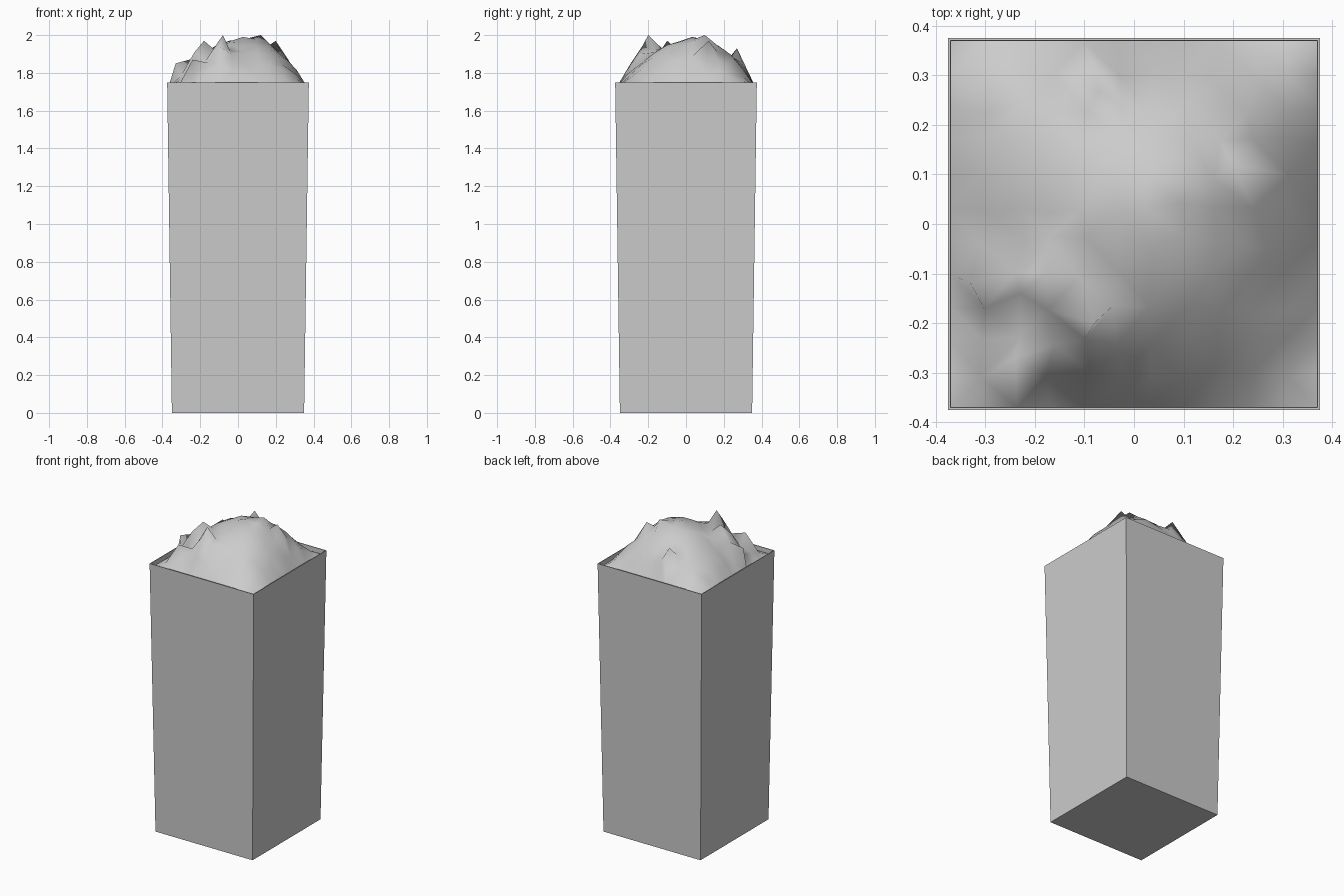
import bpy, bmesh, math, random
from mathutils import Vector

if "Cube" in bpy.data.objects:
    bpy.data.objects.remove(bpy.data.objects["Cube"])

random.seed(4)


def make_object(name, bm):
    bmesh.ops.recalc_face_normals(bm, faces=bm.faces)
    mesh = bpy.data.meshes.new(name)
    bm.to_mesh(mesh)
    bm.free()
    obj = bpy.data.objects.new(name, mesh)
    bpy.context.collection.objects.link(obj)
    return obj


# Tapered square bin: outer shell, thin rim, short inner lip
bm = bmesh.new()
rings = []
for half, z in [(0.35, 0.0), (0.375, 1.75), (0.37, 1.75), (0.369, 1.70)]:
    rings.append([bm.verts.new((sx * half, sy * half, z))
                  for sx, sy in [(-1, -1), (1, -1), (1, 1), (-1, 1)]])
bm.faces.new(rings[0][::-1])
for a, b in zip(rings, rings[1:]):
    for i in range(4):
        j = (i + 1) % 4
        bm.faces.new((a[i], a[j], b[j], b[i]))
bm.faces.new(rings[-1])
make_object("bin", bm)

# Jagged heap: off-centre dome on a grid, with spikes (x, y, z)
HALF, EDGE_Z, TOP_Z, CENTRE = 0.37, 1.72, 1.985, 0.05
SPIKES = [(-0.08, -0.20, 2.00), (-0.18, -0.10, 1.97), (-0.23, -0.14, 1.91),
          (-0.24, -0.27, 1.87), (-0.33, -0.12, 1.85), (-0.07, 0.27, 1.93),
          (0.12, 0.10, 2.00), (0.20, 0.12, 1.97), (0.27, -0.05, 1.86)]


def falloff(t):
    reach = HALF - CENTRE if t > CENTRE else HALF + CENTRE
    return max(0.0, 1 - ((t - CENTRE) / reach) ** 2)


bm = bmesh.new()
bmesh.ops.create_grid(bm, x_segments=11, y_segments=11, size=HALF)
inner = [v for v in bm.verts if not v.is_boundary]
for v in inner:
    v.co.x += random.uniform(-0.01, 0.01)
    v.co.y += random.uniform(-0.01, 0.01)
free = list(inner)
for x, y, z in SPIKES:
    nearest = min(free, key=lambda v: (v.co.xy - Vector((x, y))).length)
    nearest.co.xy = (x, y)
    free.remove(nearest)
for v in bm.verts:
    x, y = v.co.xy
    z = EDGE_Z + (TOP_Z - EDGE_Z) * falloff(x) * falloff(y)
    if not v.is_boundary:
        z += random.uniform(-0.008, 0.008)
        for sx, sy, sz in SPIKES:
            z = max(z, sz - 1.6 * math.hypot(x - sx, y - sy))
    v.co.z = min(z, 2.0)
bmesh.ops.triangulate(bm, faces=bm.faces)
heap = make_object("heap", bm)
if heap.data.polygons[0].normal.z < 0:
    heap.data.flip_normals()
heap.data.shade_smooth()
